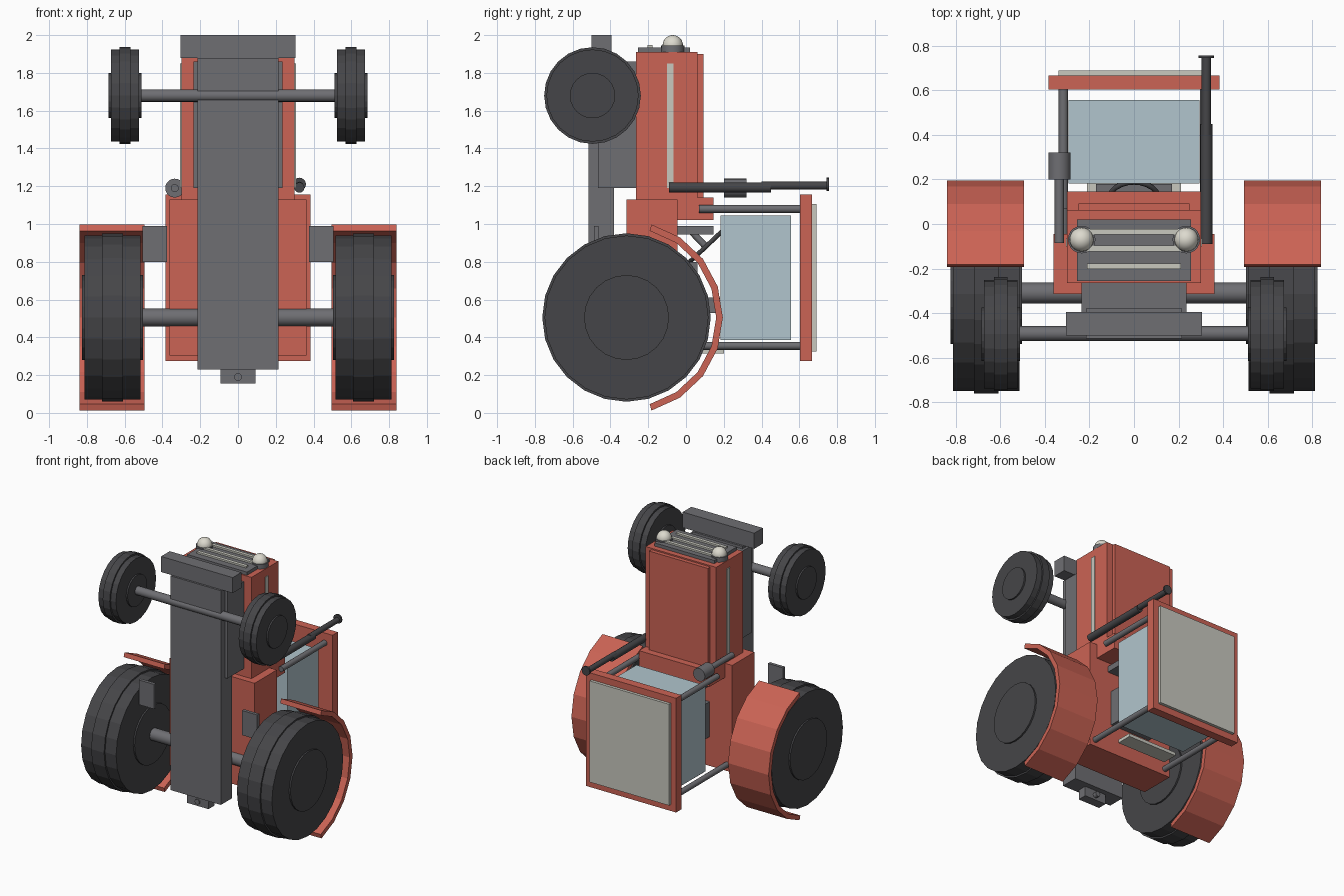
import bpy, bmesh, math
from mathutils import Vector

old = bpy.data.objects.get("Cube")
if old:
    bpy.data.objects.remove(old, do_unlink=True)


def material(name, rgb):
    m = bpy.data.materials.new(name)
    m.use_nodes = True
    m.diffuse_color = (*rgb, 1)
    for n in m.node_tree.nodes:
        if n.type == 'BSDF_PRINCIPLED':
            n.inputs["Base Color"].default_value = (*rgb, 1)
    return m


RED = material("tractor red", (0.60, 0.125, 0.09))
GREY = material("chassis grey", (0.157, 0.157, 0.17))
DARK = material("tyre dark", (0.06, 0.06, 0.065))
LIGHT = material("pale trim", (0.58, 0.58, 0.52))
GLASS = material("pale blue glass", (0.44, 0.56, 0.61))
LAMP = material("lamp white", (0.72, 0.70, 0.62))


def finish(bm, name, mat):
    bmesh.ops.recalc_face_normals(bm, faces=bm.faces)
    me = bpy.data.meshes.new(name)
    bm.to_mesh(me)
    bm.free()
    me.materials.append(mat)
    ob = bpy.data.objects.new(name, me)
    bpy.context.collection.objects.link(ob)
    return ob


def box(name, mat, xs, ys, zs):
    """Box from its extents along each axis."""
    bm = bmesh.new()
    bmesh.ops.create_cube(bm, size=1)
    for v in bm.verts:
        v.co = [(a + b) / 2 + c * (b - a) for c, (a, b) in zip(v.co, (xs, ys, zs))]
    return finish(bm, name, mat)


def wide(name, mat, half, ys, zs):
    return box(name, mat, (-half, half), ys, zs)


def tube(name, mat, a, b, r, sides=16, smooth=True):
    """Capped cylinder between two points."""
    a, b = Vector(a), Vector(b)
    bm = bmesh.new()
    bmesh.ops.create_cone(bm, cap_ends=True, segments=sides, radius1=r, radius2=r, depth=(b - a).length)
    rot = Vector((0, 0, 1)).rotation_difference(b - a).to_matrix()
    for v in bm.verts:
        v.co = rot @ v.co + (a + b) / 2
    for f in bm.faces:
        f.smooth = smooth and len(f.verts) == 4
    ob = finish(bm, name, mat)
    for e in ob.data.edges:
        p, q = (ob.data.vertices[i].co for i in e.vertices)
        e.use_edge_sharp = abs((p - q).dot(b - a)) < 1e-5
    return ob


def wheel(name, x, y, z, r, half, band, hub):
    """Tyre with a raised middle band and a hub disc proud of both sides."""
    for part, w, rad in (("tyre", half - .012, r - .012), ("tread_band", band, r), ("hub", half, hub)):
        tube(f"{name}_{part}", DARK, (x - w, y, z), (x + w, y, z), rad, 24, False)


def fender(name, x0, x1, cy, cz):
    """Curved mudguard: an arc of flat segments around the wheel."""
    bm = bmesh.new()
    rings = []
    for i in range(9):
        t = math.radians(-75 + 150 * i / 8)
        rings.append([bm.verts.new((x, cy + r * math.cos(t), cz + r * math.sin(t)))
                      for x, r in ((x0, .475), (x1, .475), (x1, .51), (x0, .51))])
    for p, q in zip(rings, rings[1:]):
        for k in range(4):
            n = (k + 1) % 4
            bm.faces.new((p[k], p[n], q[n], q[k]))
    bm.faces.new(rings[0])
    bm.faces.new(rings[-1])
    finish(bm, name, RED)


# Chassis, engine, front weight and hitch
wide("chassis", GREY, .215, (-.515, -.38), (.23, 1.88))
wide("engine_block", GREY, .235, (-.465, -.26), (1.19, 1.86))
wide("front_weight", GREY, .305, (-.5, -.395), (1.88, 2.0))
wide("hitch", GREY, .092, (-.49, -.42), (.155, .24))
tube("hitch_pin", GREY, (0, -.5, .19), (0, -.39, .19), .02)

# Bodywork
wide("rear_body", RED, .362, (-.315, -.045), (.305, 1.13))
wide("hood", RED, .30, (-.265, .062), (1.12, 1.91))
wide("hood_top", RED, .25, (.06, .092), (1.13, 1.9))
wide("cowl", RED, .30, (-.06, .145), (1.02, 1.14))
wide("dashboard", GREY, .2, (-.05, .145), (.945, .99))

# Grille with bars
wide("grille", GREY, .255, (-.255, .02), (1.9, 1.935))
for i, y in enumerate((-.19, -.11, -.035)):
    wide(f"grille_bar_{i}", LIGHT, .21, (y - .013, y + .013), (1.93, 1.948))

# Axles
tube("front_axle", GREY, (-.55, -.492, 1.68), (.55, -.492, 1.68), .033)
tube("rear_axle", GREY, (-.55, -.31, .505), (.55, -.31, .505), .047)

# Paired parts
for side, s in (("left", 1), ("right", -1)):
    wheel(f"front_wheel_{side}", s * .598, -.495, 1.68, .256, .087, .03, .12)
    wheel(f"rear_wheel_{side}", s * .664, -.315, .505, .446, .161, .055, .225)
    fender(f"fender_{side}", s * .495, s * .84, -.315, .505)
    box(f"step_{side}", GREY, sorted((s * .375, s * .505)), (-.487, -.462), (.80, .99))
    box(f"side_trim_{side}", LIGHT, sorted((s * .295, s * .306)), (-.1, -.065), (1.19, 1.85))
    for end, z, y in (("front", 1.08, .07), ("rear", .355, -.05)):
        tube(f"cab_post_{end}_{side}", GREY, (s * .317, y, z), (s * .317, .61, z), .021)
    # Headlamp: dark ring with a white dome
    tube(f"lamp_ring_{side}", GREY, (s * .235, -.07, 1.9), (s * .235, -.07, 1.945), .062, 20)
    bm = bmesh.new()
    bmesh.ops.create_uvsphere(bm, u_segments=20, v_segments=12, radius=.054)
    bmesh.ops.translate(bm, verts=bm.verts, vec=(s * .235, -.07, 1.946))
    for f in bm.faces:
        f.smooth = True
    finish(bm, f"headlamp_{side}", LAMP)

# Cab
wide("glass", GLASS, .295, (.182, .556), (.385, 1.045))
wide("roof", RED, .383, (.603, .668), (.275, 1.155))
wide("roof_panel", LIGHT, .338, (.66, .69), (.325, 1.105))
wide("rear_plate", LIGHT, .21, (.08, .2), (.315, .34))

# Seat
wide("seat_cushion", GREY, .17, (-.05, .06), (.53, .8))
wide("seat_back", GREY, .17, (-.05, .18), (.53, .61))

# Steering wheel and column
normal = Vector((0, .69, -.73)).normalized()
hub = Vector((0, .105, .88))
bpy.ops.mesh.primitive_torus_add(major_segments=24, minor_segments=8, major_radius=.115,
                                 minor_radius=.012, location=hub,
                                 rotation=normal.to_track_quat('Z', 'Y').to_euler())
rim = bpy.context.object
rim.name = "steering_wheel"
rim.data.materials.append(DARK)
bpy.ops.object.shade_smooth()
tube("steering_column", GREY, hub, hub - normal * .13, .018)
tube("steering_spoke", DARK, (-.11, hub.y, hub.z), (.11, hub.y, hub.z), .009, 8)

# Exhaust
tube("muffler", DARK, (.325, -.09, 1.193), (.325, .45, 1.193), .027)
tube("exhaust_pipe", DARK, (.325, .4, 1.203), (.325, .75, 1.203), .021)
tube("exhaust_cap", DARK, (.325, .745, 1.21), (.325, .757, 1.21), .035)

# Air cleaner
tube("air_stem", GREY, (-.335, -.085, 1.19), (-.335, .2, 1.19), .021)
tube("air_canister", GREY, (-.335, .2, 1.19), (-.335, .32, 1.19), .05, 20)
